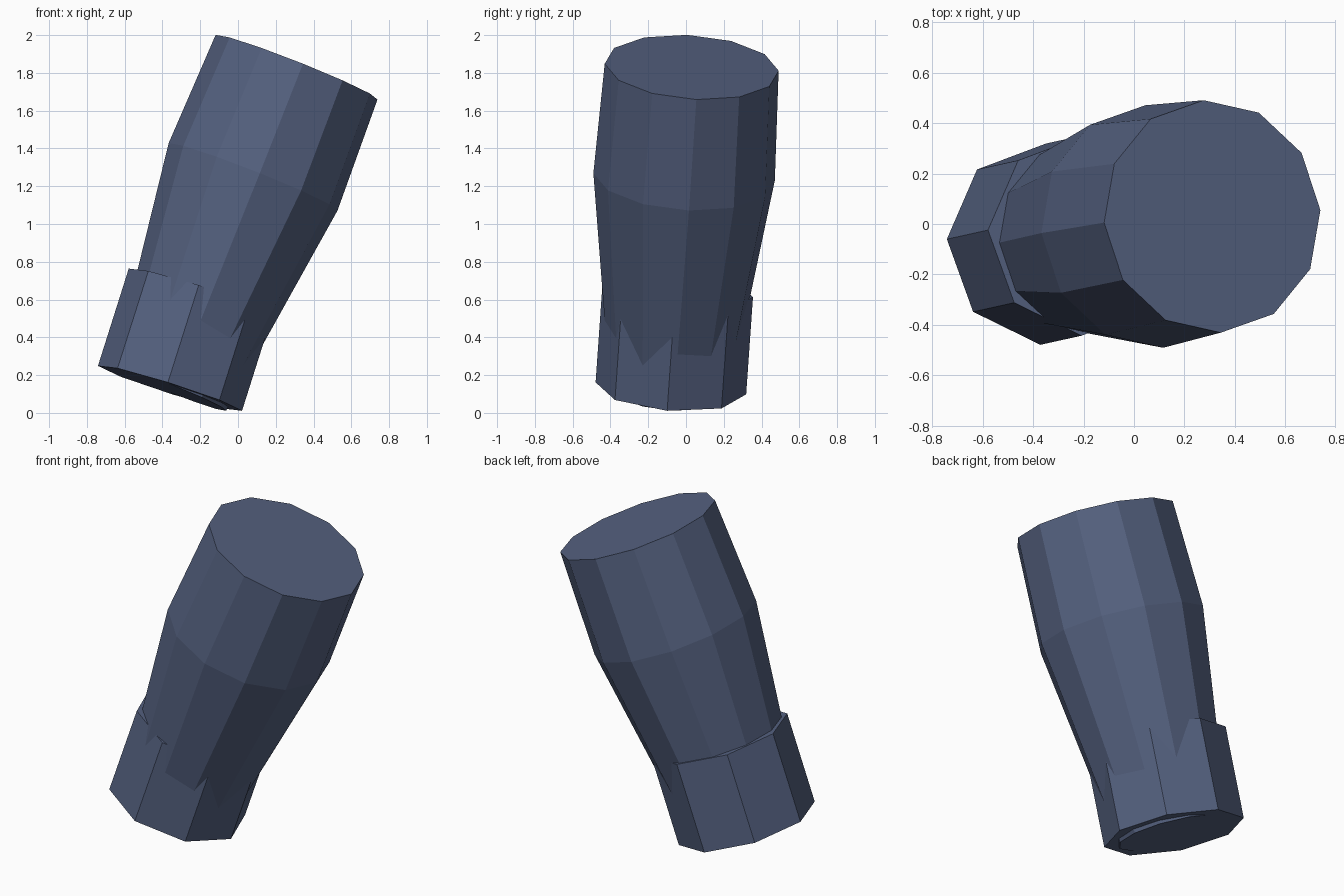
import bpy, bmesh
from mathutils import Vector
from math import cos, sin, pi

if "Cube" in bpy.data.objects:
    bpy.data.objects.remove(bpy.data.objects["Cube"])

cloth = bpy.data.materials.new("slate_blue")
cloth.diffuse_color = (0.09, 0.12, 0.215, 1)
cloth.use_nodes = True
cloth.node_tree.nodes["Principled BSDF"].inputs["Base Color"].default_value = cloth.diffuse_color


def tube(name, sides, axis, first, rings):
    """Capped, flat-shaded tube: rings of (centre, radius) around an axis,
    with one row of corners pointing along 'first'."""
    n = Vector(axis).normalized()
    u = Vector(first)
    u = (u - n * u.dot(n)).normalized()
    v = n.cross(u)
    bm = bmesh.new()
    loops = []
    for centre, r in rings:
        loops.append([bm.verts.new(Vector(centre)
                      + r * (cos(2 * pi * i / sides) * u + sin(2 * pi * i / sides) * v))
                      for i in range(sides)])
    for a, b in zip(loops, loops[1:]):
        for i in range(sides):
            j = (i + 1) % sides
            bm.faces.new((a[i], a[j], b[j], b[i]))
    bm.faces.new(loops[0][::-1])
    bm.faces.new(loops[-1])
    me = bpy.data.meshes.new(name)
    bm.to_mesh(me)
    bm.free()
    me.materials.append(cloth)
    ob = bpy.data.objects.new(name, me)
    bpy.context.collection.objects.link(ob)
    return ob


# Forearm: tapers to the wrist, bulges at the middle
tube("forearm", 12, (0.368, 0.065, 0.93), (0.43, 0.025, -0.169), [
    ((-0.36, -0.085, 0.13), 0.32),
    ((0.08, -0.01, 1.25), 0.482),
    ((0.31, 0.03, 1.83), 0.462),
])

# Cuff: straight eight-sided band around the wrist
tube("cuff", 8, (0.30, 0.067, 0.951), (0.38, -0.02, -0.12), [
    ((-0.36, -0.08, 0.13), 0.40),
    ((-0.197, -0.044, 0.645), 0.40),
])
